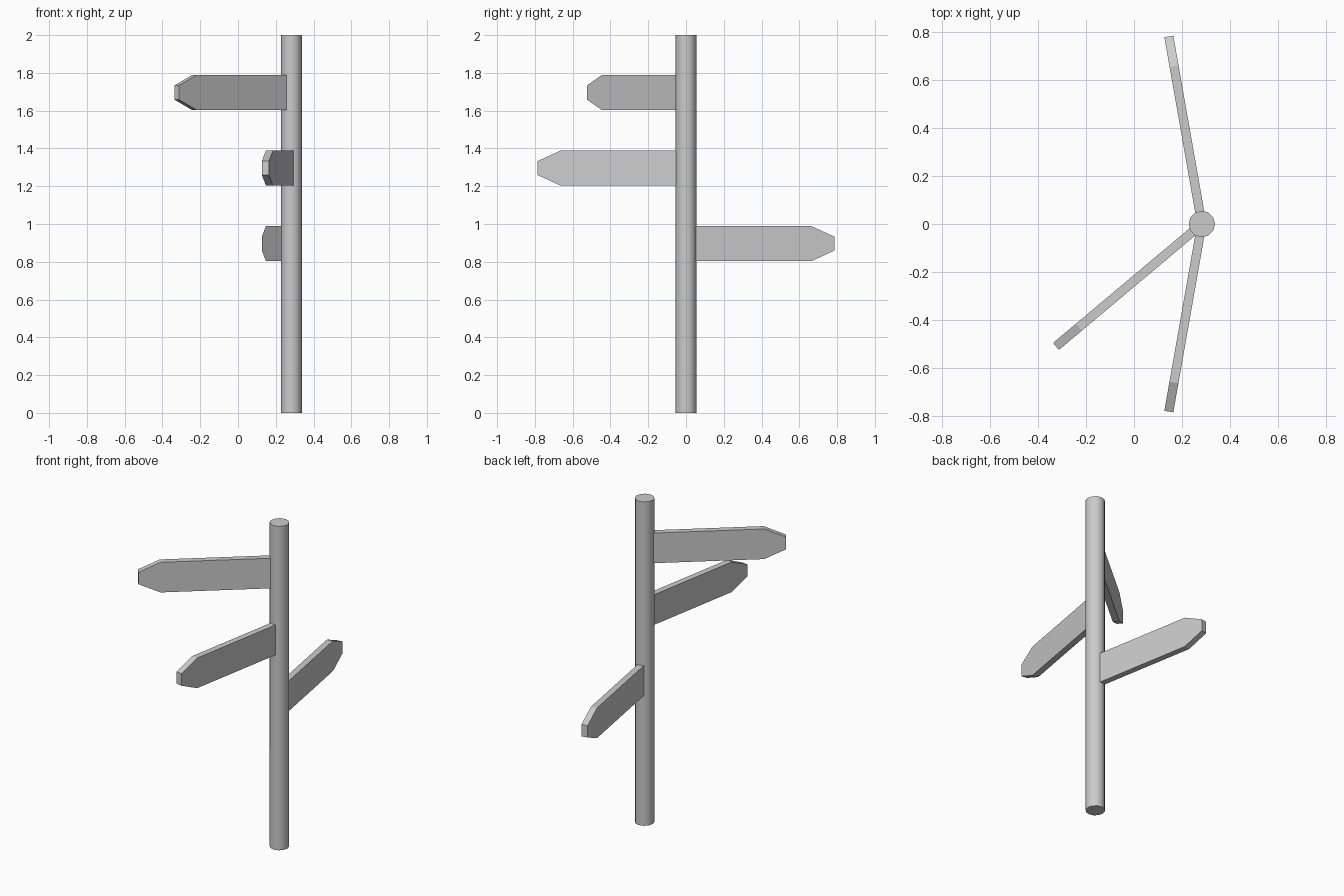
import bpy, bmesh, math
from mathutils import Matrix

cube = bpy.data.objects.get("Cube")
if cube:
    bpy.data.objects.remove(cube, do_unlink=True)

POLE_X = 0.283
RADIUS = 0.055
THICK = 0.038

# One plain grey for everything
grey = bpy.data.materials.new("plain grey")
grey.use_nodes = True
colour = (0.6, 0.6, 0.6, 1)
grey.diffuse_color = colour
grey.node_tree.nodes["Principled BSDF"].inputs["Base Color"].default_value = colour


def add_object(name, bm):
    bmesh.ops.recalc_face_normals(bm, faces=bm.faces)
    mesh = bpy.data.meshes.new(name)
    bm.to_mesh(mesh)
    bm.free()
    mesh.materials.append(grey)
    obj = bpy.data.objects.new(name, mesh)
    bpy.context.collection.objects.link(obj)
    return obj


# Pole
bm = bmesh.new()
bmesh.ops.create_cone(bm, cap_ends=True, segments=12, radius1=RADIUS, radius2=RADIUS,
                      depth=2, matrix=Matrix.Translation((POLE_X, 0, 1)))
pole = add_object("pole", bm)
bpy.ops.object.select_all(action="DESELECT")
pole.select_set(True)
bpy.context.view_layer.objects.active = pole
bpy.ops.object.shade_smooth_by_angle(angle=math.radians(40))


# Direction board: pointed outline extruded to its thickness, turned about the pole
def board(name, height, degrees):
    half = [(0, 0.093), (0.67, 0.093), (0.794, 0.037)]
    outline = half + [(x, -z) for x, z in reversed(half)]
    bm = bmesh.new()
    face = bm.faces.new([bm.verts.new((x, -THICK / 2, z)) for x, z in outline])
    out = bmesh.ops.extrude_face_region(bm, geom=[face])
    verts = [v for v in out["geom"] if isinstance(v, bmesh.types.BMVert)]
    bmesh.ops.translate(bm, verts=verts, vec=(0, THICK, 0))
    obj = add_object(name, bm)
    obj.location = (POLE_X, 0, height)
    obj.rotation_euler.z = math.radians(degrees)


board("top_board", 1.696, 220)
board("middle_board", 1.296, 260)
board("bottom_board", 0.896, 100)
